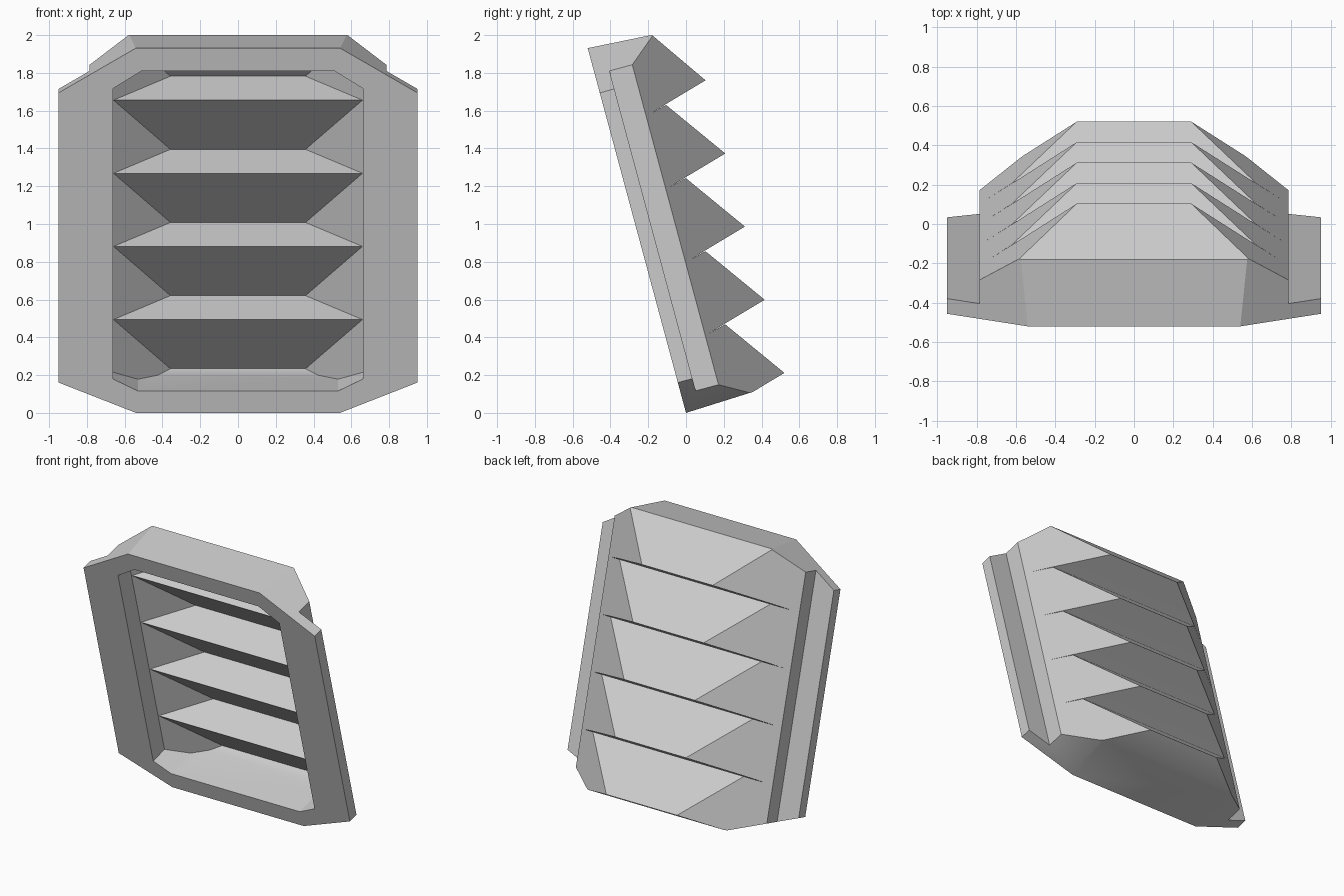
import bpy
import bmesh
import math
from mathutils import Matrix

if "Cube" in bpy.data.objects:
    bpy.data.objects.remove(bpy.data.objects["Cube"], do_unlink=True)

grey = bpy.data.materials.new("plain_grey")
grey.use_nodes = True
COLOUR = (0.6, 0.6, 0.6, 1)
grey.diffuse_color = COLOUR
next(n for n in grey.node_tree.nodes if n.type == "BSDF_PRINCIPLED").inputs["Base Color"].default_value = COLOUR

TILT = math.radians(15.08)
FINS, PITCH, FIRST_TIP = 5, 0.401, 0.069


def prism(name, points, axis, low, high):
    """Extrude a closed outline along one axis; outline uses the other two axes in order."""
    bm = bmesh.new()

    def place(point, level):
        co = list(point)
        co.insert(axis, level)
        return bm.verts.new(co)

    base = bm.faces.new([place(p, low) for p in points])
    top = bmesh.ops.extrude_face_region(bm, geom=[base])["geom"]
    shift = [0, 0, 0]
    shift[axis] = high - low
    bmesh.ops.translate(bm, vec=shift, verts=[g for g in top if isinstance(g, bmesh.types.BMVert)])
    bmesh.ops.recalc_face_normals(bm, faces=bm.faces)
    mesh = bpy.data.meshes.new(name)
    bm.to_mesh(mesh)
    bm.free()
    mesh.materials.append(grey)
    obj = bpy.data.objects.new(name, mesh)
    bpy.context.collection.objects.link(obj)
    return obj


def combine(obj, other, operation):
    """Apply a boolean and discard the helper."""
    mod = obj.modifiers.new("cut", "BOOLEAN")
    mod.operation, mod.object, mod.solver = operation, other, "EXACT"
    graph = bpy.context.evaluated_depsgraph_get()
    mesh = bpy.data.meshes.new_from_object(obj.evaluated_get(graph))
    obj.modifiers.clear()
    obj.data = mesh
    bpy.data.objects.remove(other, do_unlink=True)


def both_sides(half):
    """Mirror half an outline across x = 0."""
    return half + [(-x, b) for x, b in reversed(half)]


def sawtooth(start, end, tip_depth, tip_lift, valley):
    """Louvre profile in depth and height; valley points are relative to the tip above."""
    points = list(start)
    for i in range(FINS):
        tip = FIRST_TIP + i * PITCH
        if i:
            points += [(depth, tip + lift) for depth, lift in valley]
        points.append((tip_depth, tip + tip_lift))
    return points + list(end)


# Outer shell: flanged cross-section, clipped corners, louvred back with thin slots
vent = prism("louvre_vent", both_sides([(0.95, 0), (0.95, 0.08), (0.785, 0.08),
             (0.785, 0.205), (0.149, 0.659)]), 2, -0.3, 2.3)
combine(vent, prism("corner_outline", both_sides([(0.293, -0.1), (1.1, 0.227),
        (1.1, 1.665), (0.34, 2.12)]), 1, -0.2, 0.9), "INTERSECT")
combine(vent, prism("fin_profile", sawtooth([(-0.1, -0.004), (0.37, 0.015)],
        [(0.346, 1.979), (-0.1, 2.006)], 0.558, 0,
        [(0.322, -0.071), (0.23, -0.095), (0.322, -0.067)]), 0, -1.2, 1.2), "INTERSECT")

# Hollow inside the shell, open at the front
hollow = prism("hollow", both_sides([(0.663, -0.1), (0.663, 0.137), (0.165, 0.525)]), 2, -0.3, 2.3)
combine(hollow, prism("opening_outline", both_sides([(0.53, 0.12), (0.8, 0.255),
        (0.8, 1.69), (0.51, 1.875)]), 1, -0.2, 0.9), "INTERSECT")
combine(hollow, prism("inner_fins", sawtooth([(-0.15, 0.05), (0.14, 0.05)],
        [(0.256, 1.918), (-0.15, 1.918)], 0.375, 0.072, [(0.14, 0.004)]), 0, -1.2, 1.2), "INTERSECT")
combine(vent, hollow, "DIFFERENCE")

# Lean the vent so its top tips forward, and soften the shallow corners
vent.data.transform(Matrix.Rotation(TILT, 4, "X"))
bpy.ops.object.select_all(action="DESELECT")
vent.select_set(True)
bpy.context.view_layer.objects.active = vent
bpy.ops.object.shade_smooth_by_angle(angle=math.radians(25))
